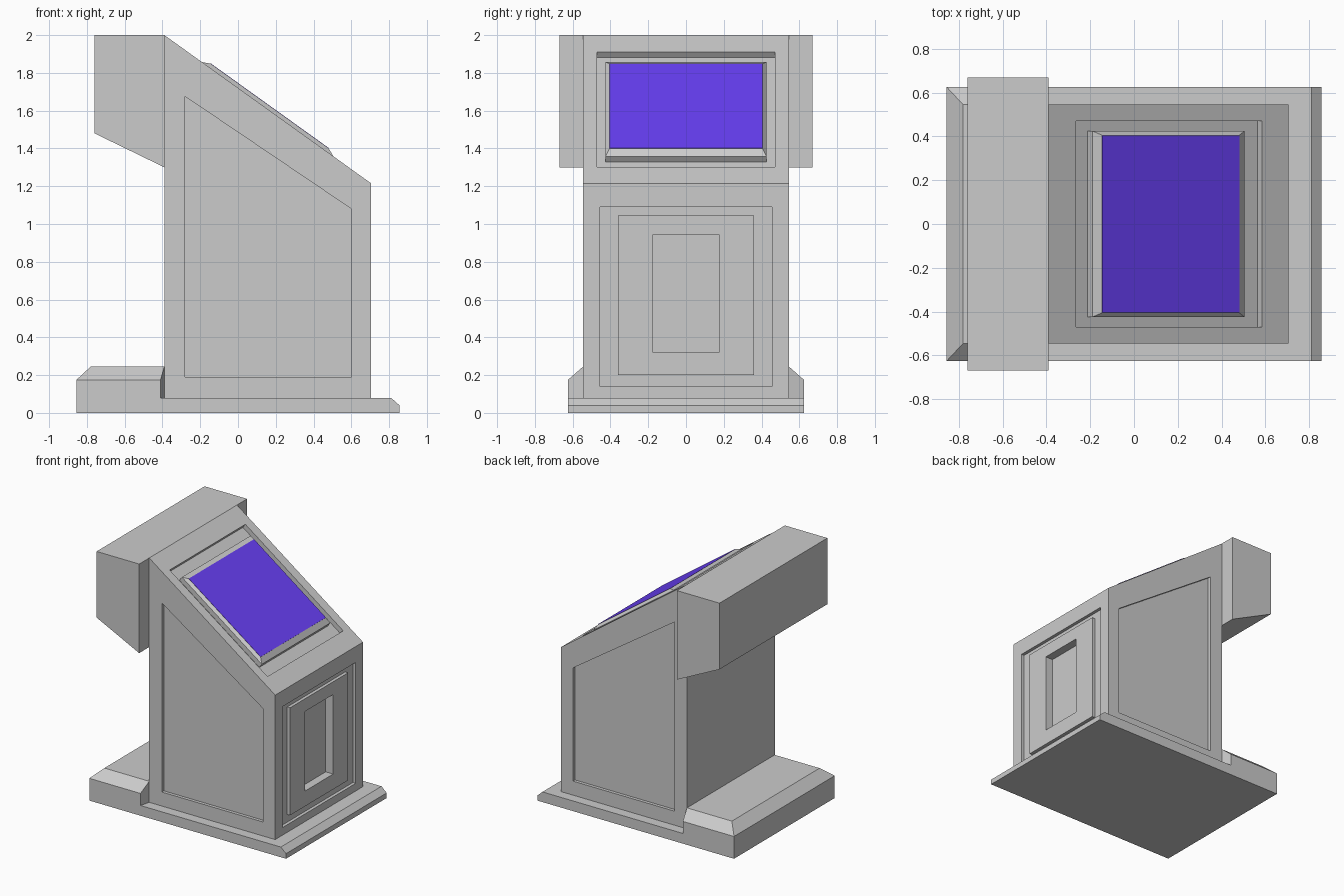
import bpy, bmesh
from mathutils import Vector

if "Cube" in bpy.data.objects:
    bpy.data.objects.remove(bpy.data.objects["Cube"])


def loft(name, rings):
    """Closed solid through matching point rings, capped at both ends."""
    bm = bmesh.new()
    loops = [[bm.verts.new(p) for p in ring] for ring in rings]
    n = len(loops[0])
    for a, b in zip(loops, loops[1:]):
        for i in range(n):
            j = (i + 1) % n
            bm.faces.new((a[i], a[j], b[j], b[i]))
    bm.faces.new(loops[0])
    bm.faces.new(loops[-1])
    bmesh.ops.remove_doubles(bm, verts=bm.verts, dist=1e-5)
    bmesh.ops.recalc_face_normals(bm, faces=bm.faces)
    mesh = bpy.data.meshes.new(name)
    bm.to_mesh(mesh)
    bm.free()
    ob = bpy.data.objects.new(name, mesh)
    bpy.context.collection.objects.link(ob)
    return ob


def extrude_y(name, profile, y0, y1):
    return loft(name, [[(x, y, z) for x, z in profile] for y in (y0, y1)])


def box(name, x0, x1, hy, z0, z1):
    return extrude_y(name, [(x0, z0), (x1, z0), (x1, z1), (x0, z1)], -hy, hy)


def cut(target, cutter):
    mod = target.modifiers.new("cut", 'BOOLEAN')
    mod.operation = 'DIFFERENCE'
    mod.solver = 'EXACT'
    mod.object = cutter
    bpy.context.view_layer.objects.active = target
    bpy.ops.object.modifier_apply(modifier=mod.name)


# Coordinates on the sloping console top: s down the slope, d along its normal
TOP = Vector((-0.39, 0, 2.0))
ALONG = (Vector((0.705, 0, 1.215)) - TOP).normalized()
NORMAL = Vector((-ALONG.z, 0, ALONG.x))


def slope_ring(s0, s1, hy, d):
    return [TOP + ALONG * s + NORMAL * d + Vector((0, y, 0))
            for s, y in ((s0, -hy), (s1, -hy), (s1, hy), (s0, hy))]


# Floor plate with chamfered front lip
extrude_y("floor_plate", [(-0.41, 0), (0.855, 0), (0.855, 0.04),
                          (0.81, 0.08), (-0.41, 0.08)], -0.625, 0.625)

# Thick rear step with bevelled edges
low = [(-0.855, -0.625), (-0.41, -0.625), (-0.39, -0.545),
       (-0.39, 0.545), (-0.41, 0.625), (-0.855, 0.625)]
high = [(-0.78, -0.545), (-0.39, -0.545), (-0.39, -0.545),
        (-0.39, 0.545), (-0.39, 0.545), (-0.78, 0.545)]
loft("rear_step", [[(x, y, z) for x, y in ring]
                   for ring, z in ((low, 0), (low, 0.175), (high, 0.245))])

# Wide rear head
extrude_y("rear_head", [(-0.76, 1.48), (-0.39, 1.30), (-0.39, 2.0),
                        (-0.76, 2.0)], -0.67, 0.67)

# Cabinet body
body = extrude_y("cabinet_body", [(-0.39, 0.08), (0.705, 0.08),
                                  (0.705, 1.215), (-0.39, 2.0)], -0.545, 0.545)

# Raised front panel, flush with the cabinet front
panel = box("front_panel", 0.68, 0.705, 0.36, 0.20, 1.045)

# Recesses: both sides, front frame, front slot, console top
side = [(-0.28, 0.19), (0.60, 0.19), (0.60, 1.08), (-0.28, 1.675)]
slot = box("slot_cutter", 0.64, 0.80, 0.175, 0.32, 0.945)
cutters = [extrude_y("side_cutter", side, s * 0.52, s * 0.65) for s in (-1, 1)]
cutters += [box("front_cutter", 0.68, 0.80, 0.455, 0.14, 1.09), slot,
            loft("top_cutter", [slope_ring(0.154, 1.2, 0.47, d)
                                for d in (-0.037, 0.1)])]
for c in cutters:
    cut(body, c)
cut(panel, slot)
for c in cutters:
    bpy.data.objects.remove(c)

# Bevelled screen bezel standing in the top recess
loft("screen_bezel", [slope_ring(0.246, 1.101, 0.425, -0.037),
                      slope_ring(0.246, 1.101, 0.425, 0),
                      slope_ring(0.287, 1.056, 0.405, 0.02)])

# Blue screen
screen = loft("screen", [slope_ring(0.287, 1.056, 0.405, d)
                         for d in (0.019, 0.0215)])
blue = bpy.data.materials.new("screen_blue")
blue.diffuse_color = (0.14, 0.05, 0.92, 1)
blue.use_nodes = True
blue.node_tree.nodes["Principled BSDF"].inputs["Base Color"].default_value = blue.diffuse_color
screen.data.materials.append(blue)
